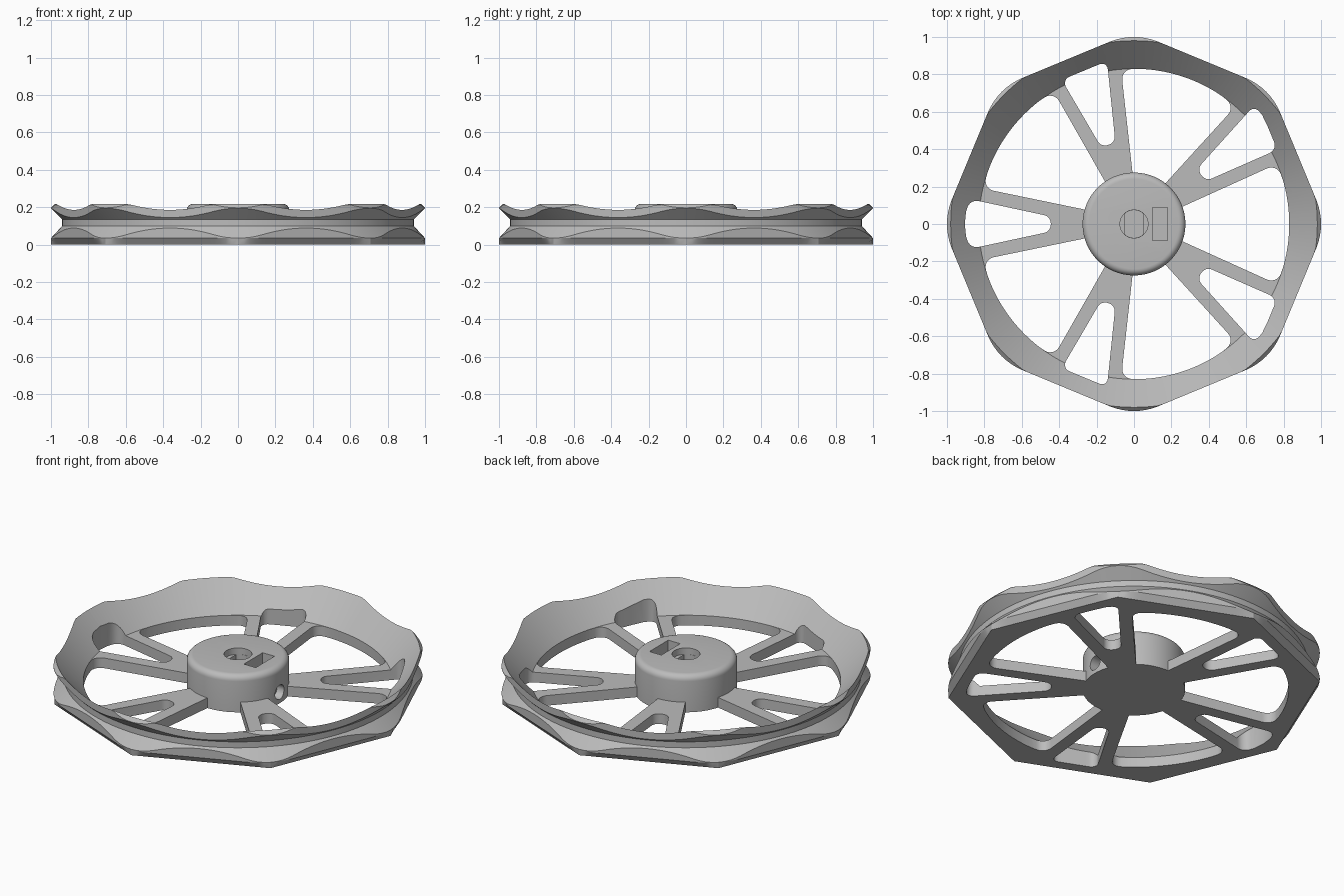
import bpy, bmesh, math
from math import sin, cos, radians, sqrt, pi
from mathutils import Matrix

cube = bpy.data.objects.get("Cube")
if cube:
    bpy.data.objects.remove(cube)

grey = bpy.data.materials.new("plain_grey")
grey.use_nodes = True
grey.diffuse_color = (0.5, 0.5, 0.5, 1)
grey.node_tree.nodes["Principled BSDF"].inputs["Base Color"].default_value = (0.5, 0.5, 0.5, 1)

APOTHEM, HALF = 0.95, radians(22.5)
SPOKE_TOP, INNER_R, HUB_R, TOP = 0.06, 0.83, 0.275, 0.218


def corner_offset(angle):
    """Angle to the nearest octagon corner."""
    return abs((angle + HALF) % (2 * HALF) - HALF)


def rounded_octagon(angle):
    a = corner_offset(angle)
    fillet = (1 - APOTHEM / cos(HALF)) / (1 - 1 / cos(HALF))
    d = 1 - fillet
    tangent = math.atan2(fillet * sin(HALF), d + fillet * cos(HALF))
    if a < tangent:
        return d * cos(a) + sqrt(fillet ** 2 - (d * sin(a)) ** 2)
    return APOTHEM / cos(HALF - a)


def sharp_octagon(angle):
    return cos(HALF) / cos(HALF - corner_offset(angle))


def finish(bm, name):
    bmesh.ops.recalc_face_normals(bm, faces=bm.faces)
    mesh = bpy.data.meshes.new(name)
    bm.to_mesh(mesh)
    bm.free()
    mesh.materials.append(grey)
    ob = bpy.data.objects.new(name, mesh)
    bpy.context.collection.objects.link(ob)
    return ob


def activate(ob):
    bpy.ops.object.select_all(action='DESELECT')
    ob.select_set(True)
    bpy.context.view_layer.objects.active = ob


def cut(target, cutter):
    cutter.hide_render = True
    mod = target.modifiers.new("cut", 'BOOLEAN')
    mod.operation, mod.solver, mod.object = 'DIFFERENCE', 'EXACT', cutter
    activate(target)
    bpy.ops.object.modifier_apply(modifier=mod.name)
    bpy.data.objects.remove(cutter)


def loft(rings):
    """Closed solid through a stack of point rings, capped at both ends."""
    bm = bmesh.new()
    rows = [[bm.verts.new(p) for p in ring] for ring in rings]
    n = len(rows[0])
    for low, high in zip(rows, rows[1:]):
        for i in range(n):
            j = (i + 1) % n
            bm.faces.new((low[i], low[j], high[j], high[i]))
    bm.faces.new(rows[0][::-1])
    bm.faces.new(rows[-1])
    bmesh.ops.remove_doubles(bm, verts=bm.verts, dist=1e-5)
    return bm


def prism(bm, points, z0, z1, rounding=None):
    """Upright prism; rounding maps a corner index to its bevel size."""
    low = [bm.verts.new((x, y, z0)) for x, y in points]
    high = [bm.verts.new((x, y, z1)) for x, y in points]
    n = len(points)
    bm.faces.new(low[::-1])
    bm.faces.new(high)
    for i in range(n):
        j = (i + 1) % n
        bm.faces.new((low[i], low[j], high[j], high[i]))
    edges = {i: bm.edges.get((low[i], high[i])) for i in rounding or {}}
    for i, edge in edges.items():
        bmesh.ops.bevel(bm, geom=[edge], offset=rounding[i], segments=6,
                        profile=0.5, affect='EDGES')


def turn(points, angle):
    c, s = cos(angle), sin(angle)
    return [(c * x - s * y, s * x + c * y) for x, y in points]


def polar(r, a):
    return (r * cos(a), r * sin(a))


# Wheel body: grooved octagonal rim with a dished inside and a flat web
def rim_profile(a):
    r = rounded_octagon(a)
    dish = SPOKE_TOP + (min(r, 0.98) - INNER_R) * 1.05
    return [(sharp_octagon(a), 0), (r, 0.035), (r, 0.035 + (1 - r) * 1.08),
            (0.94, 0.1), (0.94, 0.135), (r, 0.195 - (1 - r)),
            (r, min(dish, 0.197 + (1 - r))), (min(r, 0.98), dish),
            (INNER_R, SPOKE_TOP)]


STEPS = 192
angles = [2 * pi * i / STEPS for i in range(STEPS)]
profiles = [(a, rim_profile(a)) for a in angles]
rings = [[(*polar(p[k][0], a), p[k][1]) for a, p in profiles] for k in range(9)]
wheel = finish(loft(rings), "spoked_rim")

# Openings: a wide window between spoke pairs and a pocket inside each pair
windows = bmesh.new()
for k in range(5):
    axis = radians(36 + 72 * k)
    edge = radians(13.2)
    gap = radians(72) - 2 * edge
    arc = [polar(INNER_R, edge + gap * i / 28) for i in range(29)]
    start = polar(0.24, radians(17))
    end = polar(0.24, radians(72 - 17))
    prism(windows, turn([start] + [arc[0]] + arc[4:-4] + [arc[-1], end], axis),
          -0.1, 0.4, {1: 0.06, len(arc) - 6: 0.06})
    spread = radians(8.6)
    outer = []
    for i in range(5):
        a = spread * (i / 2 - 1)
        outer.append(polar(rounded_octagon(axis + a) * 0.905, a))
    prism(windows, turn([(0.445, 0.04), (0.445, -0.04)] + outer, axis),
          -0.1, 0.4, {0: 0.035, 1: 0.035, 2: 0.045, 6: 0.045})
cut(wheel, finish(windows, "window_cutter"))

# Hub: closed drum with a rounded top edge
fillet = 0.035
outline = [(HUB_R, 0)]
for i in range(7):
    t = pi / 2 * i / 6
    outline.append((HUB_R - fillet + fillet * cos(t), TOP - fillet + fillet * sin(t)))
hub = finish(loft([[(*polar(r, 2 * pi * i / 96), z) for i in range(96)]
                   for r, z in outline]), "hub")

# Shaft bore: round mouth above a flat-sided socket
bore = bmesh.new()
prism(bore, [polar(0.075, 2 * pi * i / 48) for i in range(48)], 0.18, 0.4)
cut(hub, finish(bore, "bore_cutter"))
socket = bmesh.new()
circle = [polar(0.074, 2 * pi * i / 48) for i in range(48)]
prism(socket, [(max(-0.05, min(0.05, x)), y) for x, y in circle
               if abs(x) < 0.052 or abs(y) > 0.05], 0.03, 0.3)
cut(hub, finish(socket, "socket_cutter"))

# Nut slot and the radial set-screw hole
slot = bmesh.new()
prism(slot, [(0.10, -0.088), (0.178, -0.088), (0.178, 0.088), (0.10, 0.088)], 0.02, 0.4)
cut(hub, finish(slot, "slot_cutter"))
hole = bmesh.new()
bmesh.ops.create_cone(hole, cap_ends=True, segments=32, radius1=0.042, radius2=0.042,
                      depth=0.3, matrix=Matrix.Translation((0.18, 0, 0.065))
                      @ Matrix.Rotation(pi / 2, 4, 'Y'))
cut(hub, finish(hole, "screw_hole_cutter"))

for ob in (wheel, hub):
    activate(ob)
    bpy.ops.object.shade_smooth_by_angle(angle=radians(25))
